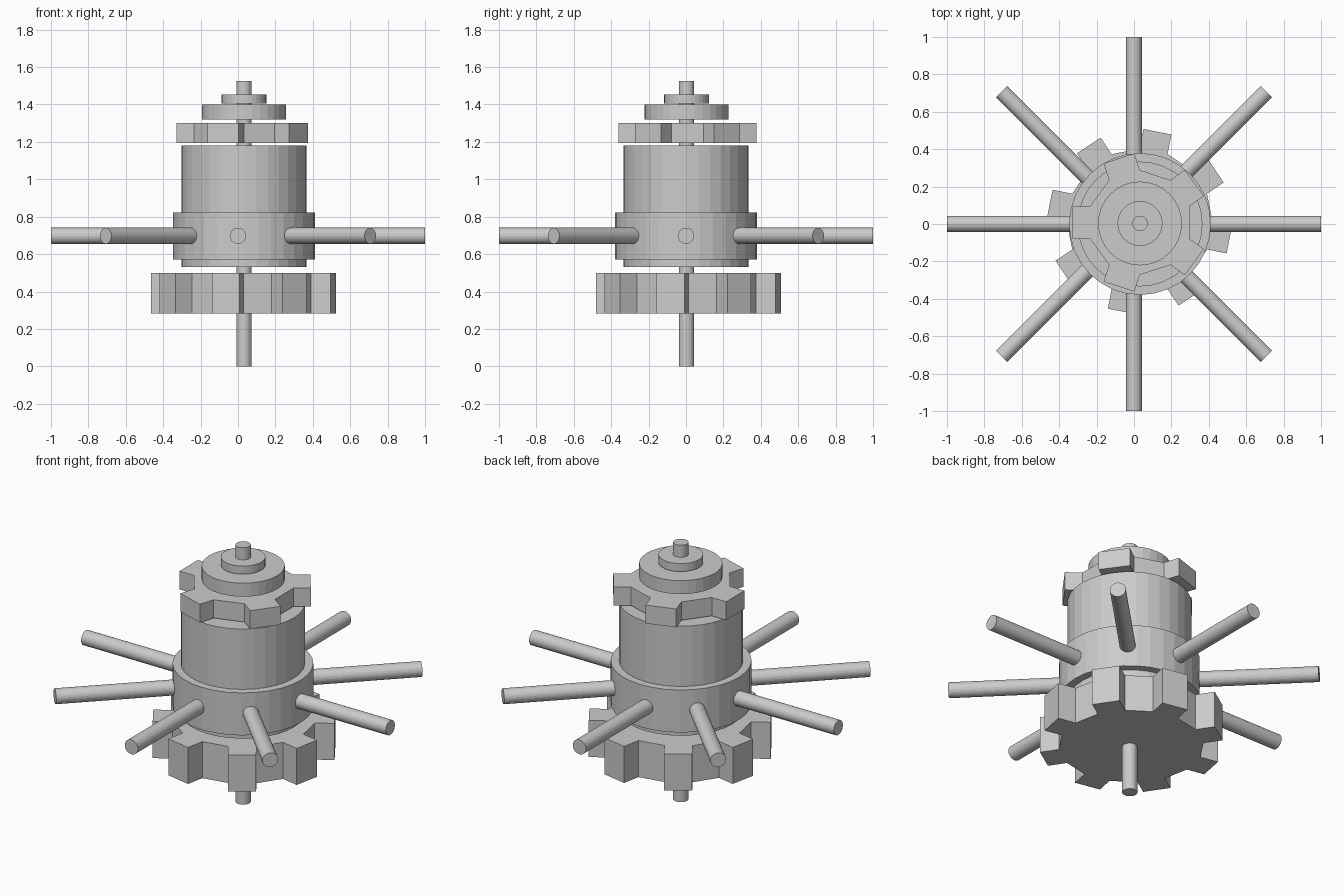
import bpy, bmesh
from math import cos, sin, tau, pi
from mathutils import Matrix, Vector

if "Cube" in bpy.data.objects:
    bpy.data.objects.remove(bpy.data.objects["Cube"])

AX = 0.032  # the main axis sits slightly off the spoke centre


def finish(bm, name):
    bmesh.ops.recalc_face_normals(bm, faces=bm.faces)
    me = bpy.data.meshes.new(name)
    bm.to_mesh(me)
    bm.free()
    ob = bpy.data.objects.new(name, me)
    bpy.context.collection.objects.link(ob)
    return ob


def prism(bm, sides, r, z0, z1, x, y):
    # upright prism with one corner pointing to +y
    rings = [[bm.verts.new((x + r * cos(pi / 2 + tau * i / sides),
                            y + r * sin(pi / 2 + tau * i / sides), z))
              for i in range(sides)] for z in (z0, z1)]
    bm.faces.new(rings[0][::-1])
    bm.faces.new(rings[1])
    return [bm.faces.new((rings[0][i], rings[0][(i + 1) % sides],
                          rings[1][(i + 1) % sides], rings[1][i]))
            for i in range(sides)]


def disc(name, r, z0, z1, y=0.0):
    bm = bmesh.new()
    prism(bm, 32, r, z0, z1, AX, y)
    return finish(bm, name)


def gear(name, teeth, r, length, z0, z1, x, y, first):
    # every second side face is pulled straight out into a tooth
    bm = bmesh.new()
    sides = prism(bm, teeth * 2, r, z0, z1, x, y)
    for f in sides[first::2]:
        f.normal_update()
        n = f.normal.copy()
        new = bmesh.ops.extrude_discrete_faces(bm, faces=[f])["faces"][0]
        bmesh.ops.translate(bm, verts=new.verts, vec=n * length)
    return finish(bm, name)


# Central shaft and the stacked drums
disc("shaft", 0.041, 0.0, 1.525, 0.003)
disc("drum", 0.334, 0.53, 1.18)
disc("spoke_collar", 0.379, 0.57, 0.822)
disc("cap_disc", 0.224, 1.32, 1.40, 0.003)
disc("cap_washer", 0.12, 1.405, 1.453, 0.003)

# Gears
gear("lower_gear", 8, 0.39, 0.107, 0.283, 0.50, 0.03, 0.013, 1)
gear("upper_gear", 5, 0.28, 0.094, 1.193, 1.302, 0.031, 0.008, 0)

# Four long rods crossing through the collar form eight spokes
for i in range(4):
    bm = bmesh.new()
    m = (Matrix.Translation((0, 0, 0.698)) @ Matrix.Rotation(i * pi / 4, 4, 'Z')
         @ Matrix.Rotation(pi / 2, 4, 'Y'))
    bmesh.ops.create_cone(bm, cap_ends=True, segments=32, radius1=0.043,
                          radius2=0.043, depth=2.0, matrix=m)
    finish(bm, f"spoke_rod_{i + 1}")
